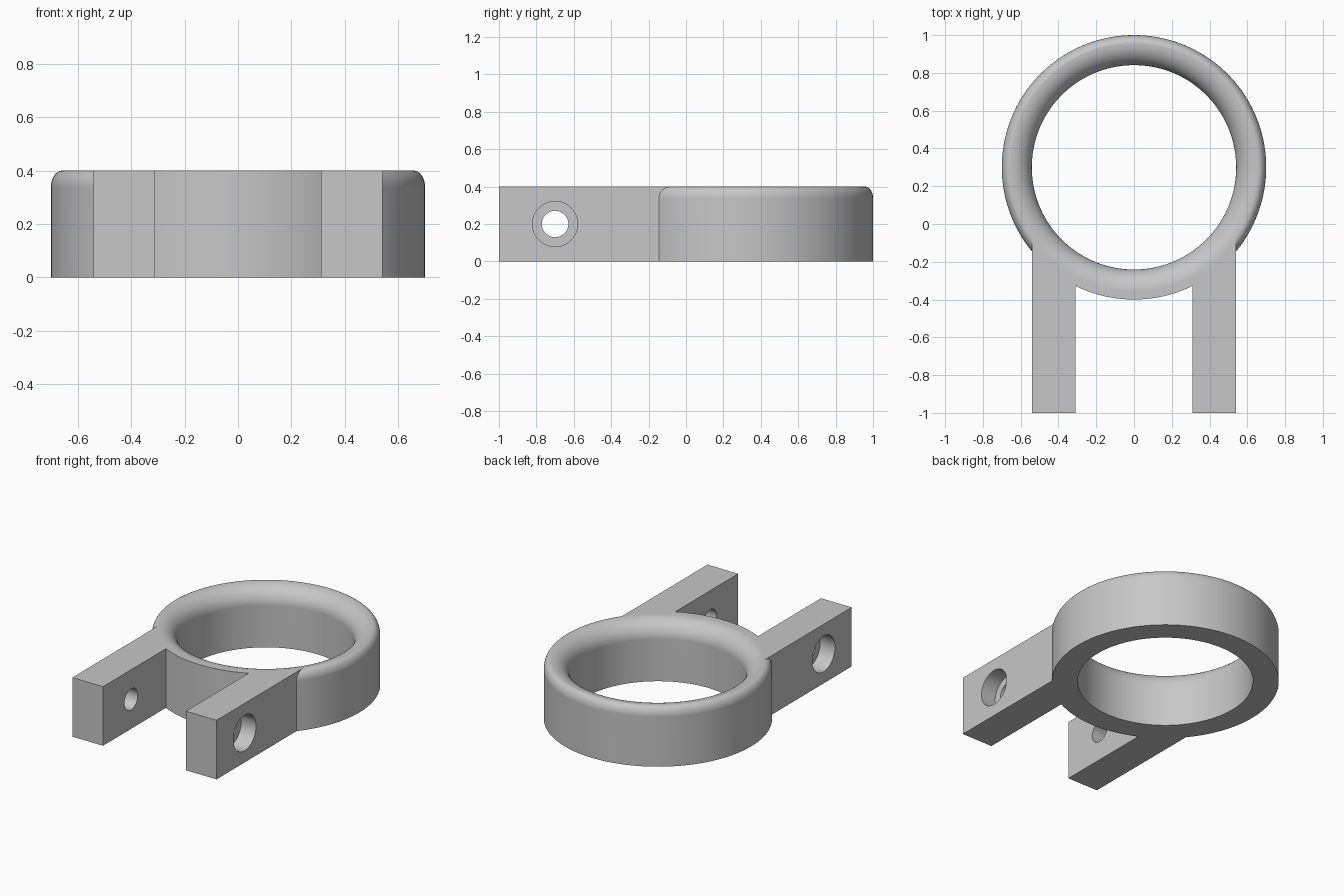
import bpy, bmesh, math
from mathutils import Vector, Matrix

cube = bpy.data.objects.get("Cube")
if cube:
    bpy.data.objects.remove(cube, do_unlink=True)

HEIGHT = 0.4
RING_Y = 0.3
OUTER, CREST, INNER = 0.70, 0.656, 0.541
ARM_IN, ARM_OUT = 0.31, 0.54
SEGMENTS = 144

grey = bpy.data.materials.new("plain grey")
grey.use_nodes = True
colour = (0.57, 0.57, 0.57, 1)
grey.diffuse_color = colour
grey.node_tree.nodes["Principled BSDF"].inputs["Base Color"].default_value = colour


def finish(bm, name):
    bmesh.ops.recalc_face_normals(bm, faces=bm.faces)
    mesh = bpy.data.meshes.new(name)
    bm.to_mesh(mesh)
    bm.free()
    mesh.materials.append(grey)
    obj = bpy.data.objects.new(name, mesh)
    bpy.context.collection.objects.link(obj)
    return obj


def lathe(name, profile):
    """Revolve a closed (radius, z) profile around the ring axis."""
    bm = bmesh.new()
    loops = []
    for i in range(SEGMENTS):
        a = math.tau * i / SEGMENTS
        loops.append([bm.verts.new((r * math.cos(a), RING_Y + r * math.sin(a), z))
                      for r, z in profile])
    n = len(profile)
    for i in range(SEGMENTS):
        p, q = loops[i], loops[(i + 1) % SEGMENTS]
        for j in range(n):
            k = (j + 1) % n
            bm.faces.new((p[j], q[j], q[k], p[k]))
    return finish(bm, name)


def prism(name, outline, z0, z1):
    bm = bmesh.new()
    face = bm.faces.new([bm.verts.new((x, y, z0)) for x, y in outline])
    new = bmesh.ops.extrude_face_region(bm, geom=[face])["geom"]
    verts = [g for g in new if isinstance(g, bmesh.types.BMVert)]
    bmesh.ops.translate(bm, verts=verts, vec=(0, 0, z1 - z0))
    return finish(bm, name)


def bore(name, radius, x0, x1):
    """Cylinder along x at the pin position."""
    bm = bmesh.new()
    place = Matrix.Translation(((x0 + x1) / 2, -0.7, 0.2)) @ Matrix.Rotation(math.pi / 2, 4, "Y")
    bmesh.ops.create_cone(bm, cap_ends=True, segments=48, radius1=radius, radius2=radius,
                          depth=abs(x1 - x0), matrix=place)
    return finish(bm, name)


def combine(target, tool, operation):
    mod = target.modifiers.new("combine", "BOOLEAN")
    mod.operation, mod.solver, mod.object = operation, "EXACT", tool
    bpy.context.view_layer.objects.active = target
    bpy.ops.object.modifier_apply(modifier=mod.name)
    bpy.data.objects.remove(tool, do_unlink=True)


def quarter(cx, cz, rx, rz, start, end, steps):
    return [(cx + rx * math.cos(a), cz + rz * math.sin(a))
            for a in (math.radians(start + (end - start) * i / steps) for i in range(steps + 1))]


# Ring with a wide rounded inner lip
lip = CREST - INNER
profile = quarter(CREST, HEIGHT - lip, lip, lip, 180, 90, 14)
body = lathe("ring_with_arms", [(INNER, 0)] + profile + [(OUTER, HEIGHT), (OUTER, 0)])

# Outer rounding, left square across the front between the arms
edge_w, edge_h = OUTER - CREST - 0.001, 0.062
cut = quarter(OUTER - edge_w, HEIGHT - edge_h, edge_w, edge_h, 90, 0, 10)
rounding = lathe("rounding_cutter", cut + [(0.8, HEIGHT - edge_h), (0.8, 0.5), (cut[0][0], 0.5)])
keep = prism("front_keep", [(-ARM_OUT, -1), (ARM_OUT, -1), (ARM_OUT, RING_Y), (-ARM_OUT, RING_Y)], 0.2, 0.6)
combine(rounding, keep, "DIFFERENCE")
combine(body, rounding, "DIFFERENCE")

# Arms with a stepped pin hole, wide on the outside
for s in (-1, 1):
    arm = prism("arm", [(s * ARM_IN, -1), (s * ARM_OUT, -1), (s * ARM_OUT, -0.12), (s * ARM_IN, -0.3)],
                0, HEIGHT)
    combine(arm, bore("pin_hole", 0.071, s * 0.2, s * 0.65), "DIFFERENCE")
    combine(arm, bore("counterbore", 0.121, s * 0.43, s * 0.65), "DIFFERENCE")
    combine(body, arm, "UNION")

# Smooth curved walls, crisp corners
for o in bpy.context.selected_objects:
    o.select_set(False)
body.select_set(True)
bpy.context.view_layer.objects.active = body
bpy.ops.object.shade_smooth_by_angle(angle=math.radians(30))
normals = body.modifiers.new("even_shading", "WEIGHTED_NORMAL")
normals.keep_sharp = True
